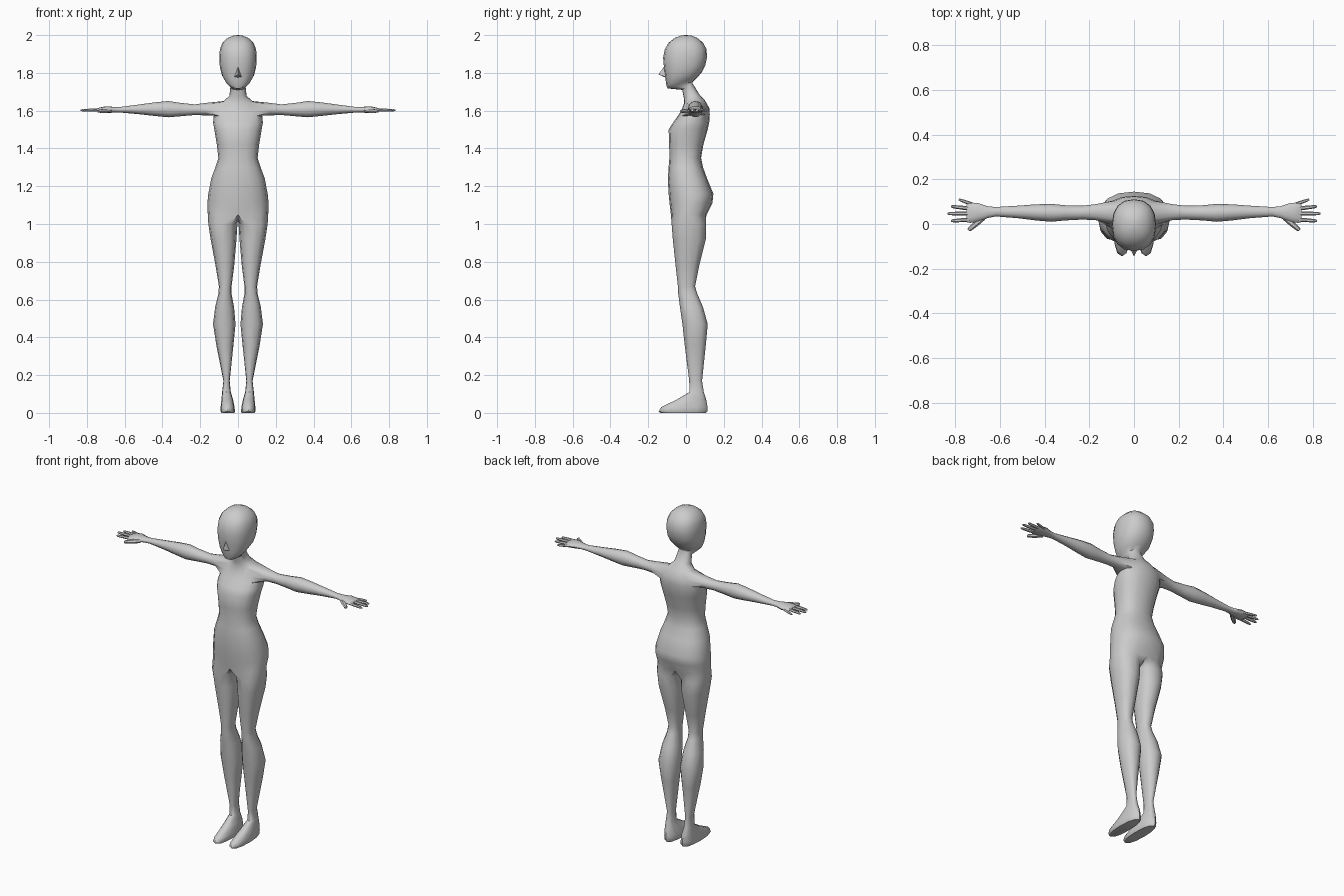
import bpy, bmesh, math
from mathutils import Vector

skin = bpy.data.materials.new("plain grey")
skin.diffuse_color = (0.6, 0.6, 0.6, 1)


def spow(v, p=0.85):
    return math.copysign(abs(v) ** p, v)


def finish(bm, name, mirror=True, angle=50):
    bmesh.ops.recalc_face_normals(bm, faces=bm.faces)
    me = bpy.data.meshes.new(name)
    bm.to_mesh(me)
    bm.free()
    me.materials.append(skin)
    ob = bpy.data.objects.new(name, me)
    bpy.context.collection.objects.link(ob)
    if mirror:
        m = ob.modifiers.new("mirror", 'MIRROR')
        m.use_clip = True
        m.merge_threshold = 0.0005
    bpy.ops.object.select_all(action='DESELECT')
    ob.select_set(True)
    bpy.context.view_layer.objects.active = ob
    bpy.ops.object.shade_smooth_by_angle(angle=math.radians(angle))
    return ob


def bridge(bm, a, b, closed=True):
    n = len(a)
    for i in range(n if closed else n - 1):
        j = (i + 1) % n
        bm.faces.new((a[i], a[j], b[j], b[i]))


bm = bmesh.new()

# Trunk, neck and head: half rings from front centre to back centre
# (z front, z back, half width, y front, y back)
TRUNK = [
    (1.05, 1.05, .160, -.080, .110), (1.11, 1.11, .162, -.087, .140),
    (1.16, 1.16, .157, -.092, .145), (1.24, 1.24, .142, -.096, .112),
    (1.30, 1.30, .120, -.092, .090), (1.35, 1.35, .104, -.088, .080),
    (1.42, 1.42, .112, -.089, .092), (1.50, 1.50, .125, -.092, .115),
    (1.535, 1.54, .132, -.070, .123), (1.57, 1.58, .128, -.045, .126),
    (1.60, 1.615, .115, -.025, .123), (1.64, 1.655, .080, -.010, .100),
    (1.67, 1.685, .046, -.012, .072), (1.71, 1.745, .040, -.020, .034),
    (1.718, 1.752, .046, -.098, .036), (1.735, 1.775, .066, -.104, .060),
    (1.77, 1.805, .085, -.109, .085), (1.82, 1.84, .096, -.116, .102),
    (1.88, 1.88, .099, -.121, .111), (1.925, 1.925, .096, -.112, .109),
    (1.96, 1.96, .082, -.092, .090), (1.985, 1.985, .055, -.060, .060),
    (1.998, 1.998, .022, -.026, .028),
]
rows = []
for zf, zb, w, yf, yb in TRUNK:
    row = []
    for k in range(9):
        a = math.pi * (k / 8 - .5)
        s = spow(math.sin(a))
        x = 0 if k in (0, 8) else w * spow(math.cos(a))
        row.append(bm.verts.new((x, (yf + yb) / 2 + s * (yb - yf) / 2,
                                 (zf + zb) / 2 + s * (zb - zf) / 2)))
    rows.append(row)
A = 9  # lowest row of the arm opening
for r in range(len(rows) - 1):
    for k in range(8):
        if r in (A, A + 1) and 2 <= k < 6:
            continue
        bm.faces.new((rows[r][k], rows[r][k + 1], rows[r + 1][k + 1], rows[r + 1][k]))
crown = bm.verts.new((0, 0, 2))
for k in range(8):
    bm.faces.new((rows[-1][k], rows[-1][k + 1], crown))

# Leg and foot: closed rings (z, x inner, x outer, y front, y back)
LEG = [
    (1.00, .003, .157, -.076, .107), (.92, .008, .145, -.070, .105),
    (.78, .020, .119, -.055, .070), (.67, .034, .101, -.043, .048),
    (.63, .034, .104, -.041, .060), (.56, .021, .121, -.032, .090),
    (.47, .013, .132, -.019, .115), (.36, .024, .115, -.007, .105),
    (.17, .044, .077, .017, .085), (.11, .038, .084, .018, .094),
    (.07, .026, .088, -.050, .107), (.03, .018, .092, -.132, .114),
    (.008, .016, .092, -.145, .113), (0, .020, .088, -.135, .106),
]
prev = rows[0] + [bm.verts.new((0, y, z)) for y, z in ((.07, 1.03), (.015, 1.02), (-.04, 1.03))]
for z, xi, xo, yf, yb in LEG:
    ring = []
    for k in range(12):
        a = math.radians(-120 + 30 * k)
        ring.append(bm.verts.new(((xi + xo) / 2 + spow(math.cos(a)) * (xo - xi) / 2,
                                  (yf + yb) / 2 + spow(math.sin(a)) * (yb - yf) / 2, z)))
    bridge(bm, prev, ring)
    prev = ring
bm.faces.new(prev)

# Arm and palm: closed rings (x, y centre, z centre, half depth, half height)
ARM = [
    (.17, .053, 1.608, .036, .033), (.23, .051, 1.605, .031, .028),
    (.31, .050, 1.606, .034, .036), (.37, .050, 1.608, .040, .043),
    (.44, .052, 1.608, .036, .036), (.52, .054, 1.607, .028, .026),
    (.62, .055, 1.605, .021, .015), (.655, .053, 1.605, .026, .015),
    (.70, .052, 1.605, .042, .018), (.735, .050, 1.604, .045, .012),
    (.75, .048, 1.603, .040, .007),
]
prev = rows[A][2:7] + [rows[A + 1][6]] + rows[A + 2][6:1:-1] + [rows[A + 1][2]]
for x, yc, zc, hy, hz in ARM:
    ring = []
    for k in range(12):
        a = math.radians(-150 + 30 * k)
        ring.append(bm.verts.new((x, yc + hy * math.cos(a), zc + hz * math.sin(a))))
    bridge(bm, prev, ring)
    prev = ring
bm.faces.new(prev)
finish(bm, "body")

# Fingers and thumb: tapered six-sided tubes (start, tip, radius)
FINGERS = {
    "thumb": ((.675, .030, 1.600), (.742, -.028, 1.597), .013),
    "index_finger": ((.725, .020, 1.604), (.82, .014, 1.600), .009),
    "middle_finger": ((.735, .046, 1.605), (.835, .047, 1.602), .009),
    "ring_finger": ((.725, .068, 1.604), (.82, .079, 1.601), .009),
    "little_finger": ((.700, .080, 1.603), (.785, .110, 1.599), .008),
}
for name, (p, q, r) in FINGERS.items():
    bm = bmesh.new()
    p, q = Vector(p), Vector(q)
    side = (q - p).normalized().cross(Vector((0, 0, 1)))
    prev = None
    for t, s in ((0, 1), (.5, 1), (.9, .8), (1, .45)):
        ring = []
        for k in range(6):
            a = k * math.pi / 3
            ring.append(bm.verts.new(p.lerp(q, t) + side * (r * s * math.cos(a))
                                     + Vector((0, 0, r * s * .9 * math.sin(a)))))
        if prev:
            bridge(bm, prev, ring)
        prev = ring
    bm.faces.new(prev)
    finish(bm, name)

# Nose: small wedge on the face
bm = bmesh.new()
top, tip, left, right, root = [bm.verts.new(c) for c in (
    (0, -.115, 1.835), (0, -.146, 1.792), (-.02, -.104, 1.778), (.02, -.104, 1.778), (0, -.108, 1.775))]
for f in ((top, left, tip), (top, tip, right), (tip, left, root), (tip, root, right)):
    bm.faces.new(f)
finish(bm, "nose", mirror=False, angle=30)
